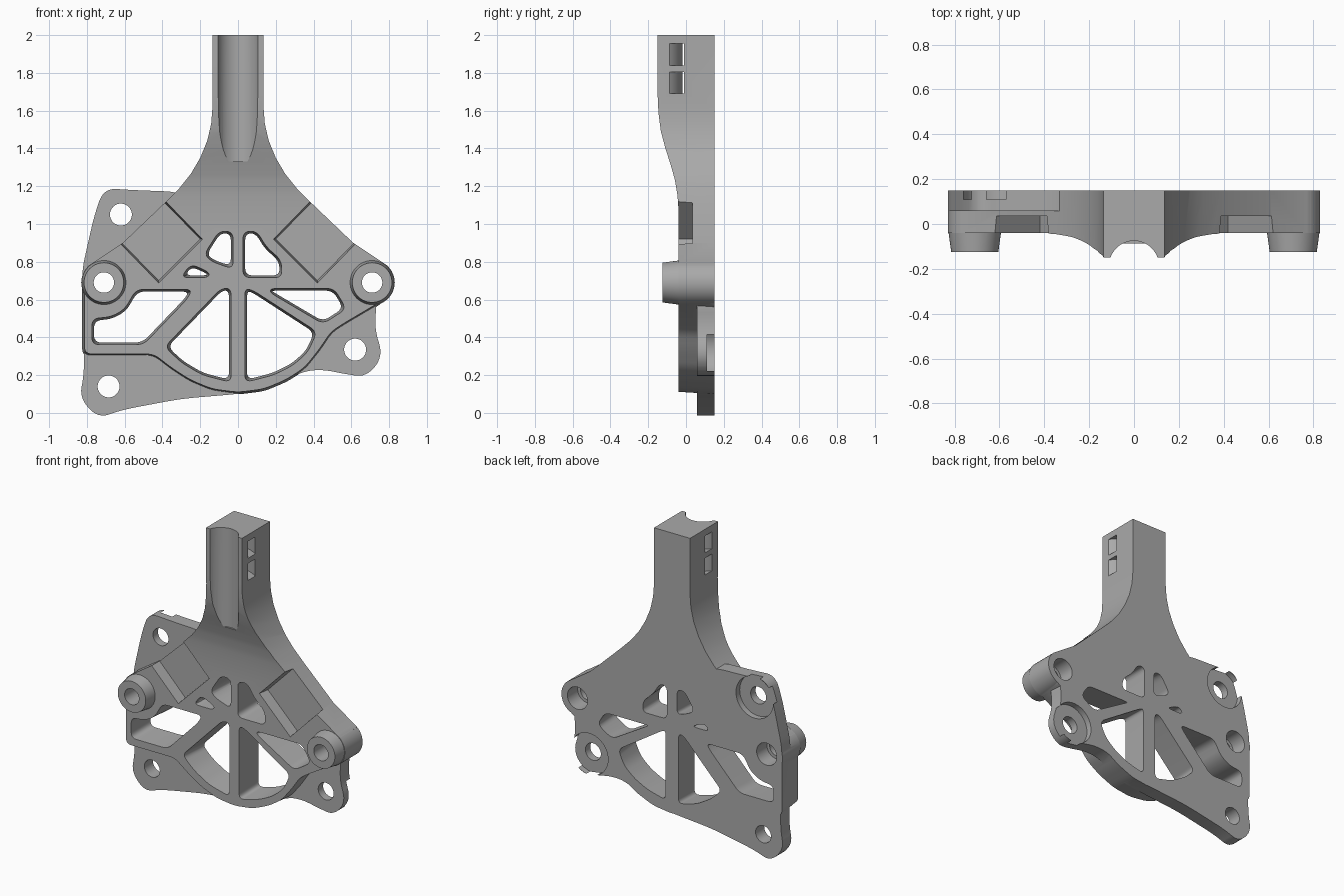
import bpy, bmesh, math
from mathutils import Vector

if "Cube" in bpy.data.objects:
    bpy.data.objects.remove(bpy.data.objects["Cube"], do_unlink=True)

BACK, FRONT, FLANGE = 0.15, -0.04, 0.057


def offset(pts, d):
    """Move a closed outline inward by d with mitred corners."""
    n = len(pts)
    p = [Vector(q) for q in pts]
    area = sum(p[i - 1].x * p[i].y - p[i].x * p[i - 1].y for i in range(n))
    s = 1 if area > 0 else -1
    out = []
    for i in range(n):
        a = (p[i] - p[i - 1]).normalized()
        b = (p[(i + 1) % n] - p[i]).normalized()
        na, nb = Vector((-a.y, a.x)) * s, Vector((-b.y, b.x)) * s
        out.append(p[i] + (na + nb) * d / max(1 + na.dot(nb), 0.4))
    return out


def rounded(pts, r, steps=6):
    """Replace each corner by a small curve; a large r gives a smooth outline."""
    p = [Vector(q) for q in pts]
    out = []
    for i, c in enumerate(p):
        a, b = p[i - 1] - c, p[(i + 1) % len(p)] - c
        a = c + a.normalized() * min(r, a.length * 0.49)
        b = c + b.normalized() * min(r, b.length * 0.49)
        for k in range(steps + 1):
            t = k / steps
            out.append(a * (1 - t) ** 2 + c * 2 * t * (1 - t) + b * t * t)
    return out


def circle(x, z, r, n=48):
    return [(x + r * math.cos(2 * math.pi * i / n), z + r * math.sin(2 * math.pi * i / n))
            for i in range(n)]


def prism(name, first, t0, t1, last=None, axis="y"):
    """Solid between two matching outlines placed at t0 and t1 along an axis."""
    place = {"x": lambda u, v, t: (t, u, v), "y": lambda u, v, t: (u, t, v),
             "z": lambda u, v, t: (u, v, t)}[axis]
    bm = bmesh.new()
    a = [bm.verts.new(place(u, v, t0)) for u, v in first]
    b = [bm.verts.new(place(u, v, t1)) for u, v in (last or first)]
    bm.faces.new(a)
    bm.faces.new(b)
    for i in range(len(a)):
        bm.faces.new((a[i - 1], a[i], b[i], b[i - 1]))
    bmesh.ops.recalc_face_normals(bm, faces=bm.faces)
    me = bpy.data.meshes.new(name)
    bm.to_mesh(me)
    bm.free()
    ob = bpy.data.objects.new(name, me)
    bpy.context.collection.objects.link(ob)
    return ob


def combine(ob, tool, operation):
    mod = ob.modifiers.new(operation.lower(), "BOOLEAN")
    mod.operation, mod.object, mod.solver = operation, tool, "EXACT"
    bpy.context.view_layer.objects.active = ob
    bpy.ops.object.modifier_apply(modifier=mod.name)
    bpy.data.objects.remove(tool, do_unlink=True)


def add(ob, tool):
    combine(ob, tool, "UNION")


def cut(ob, tool):
    combine(ob, tool, "DIFFERENCE")


# Post flaring into the shoulders, shaped by its side profile
half = [(0.135, 2), (0.135, 1.62), (0.142, 1.53), (0.163, 1.44), (0.2, 1.35), (0.25, 1.265),
        (0.31, 1.19), (0.39, 1.11), (0.61, 0.9), (0.79, 0.78), (0.71, 0.66)]
body = prism("bracket_body", half + [(-x, z) for x, z in reversed(half)], -0.15, BACK)
side = [(-0.15, 1.68), (-0.146, 1.59), (-0.133, 1.49), (-0.109, 1.4), (-0.08, 1.31),
        (-0.058, 1.23), (-0.045, 1.15), (FRONT, 1.08), (FRONT, -0.1)]
combine(body, prism("side_profile", [(BACK, -0.1), (BACK, 2.1), (-0.15, 2.1)] + side,
                    -1, 1, axis="x"), "INTERSECT")

# Lower frame with drafted walls
frame = [(-0.825, 0.71), (-0.825, 0.3), (-0.45, 0.3), (-0.36, 0.23), (-0.26, 0.165),
         (-0.14, 0.115), (0, 0.097), (0.14, 0.115), (0.26, 0.165), (0.36, 0.23),
         (0.44, 0.33), (0.5, 0.42), (0.56, 0.46), (0.775, 0.587), (0.71, 0.71)]
add(body, prism("frame", rounded(offset(frame, 0.012), 0.04), FRONT, BACK, rounded(frame, 0.04)))

# Rear mounting flange with three ears
flange = [(-0.71, 1.19), (-0.57, 1.18), (-0.3, 1.17), (0, 1.0), (0.6, 0.7), (0.74, 0.62),
          (0.72, 0.45), (0.77, 0.3), (0.68, 0.19), (0.57, 0.205), (0.45, 0.23), (0.34, 0.22),
          (0.15, 0.12), (0, 0.1), (-0.3, 0.075), (-0.62, 0.015), (-0.74, -0.03), (-0.84, 0.08),
          (-0.815, 0.2), (-0.815, 0.6), (-0.83, 0.74), (-0.76, 1.05)]
add(body, prism("rear_flange", rounded(flange, 0.09), FLANGE, BACK))

# Side bosses with tapered noses
for s in (-1, 1):
    add(body, prism("boss", circle(s * 0.71, 0.69, 0.12), FRONT, BACK))
    add(body, prism("boss_nose", circle(s * 0.71, 0.69, 0.105), -0.125, FRONT + 0.01,
                    circle(s * 0.71, 0.69, 0.118)))

# Lightening windows, wider at the front
windows = [
    [(-0.775, 0.5), (-0.67, 0.51), (-0.6, 0.55), (-0.54, 0.655), (-0.24, 0.655),
     (-0.27, 0.6), (-0.5, 0.36), (-0.775, 0.36)],
    [(-0.035, 0.66), (-0.09, 0.66), (-0.39, 0.35), (-0.3, 0.265), (-0.19, 0.2), (-0.035, 0.16)],
    [(0.035, 0.66), (0.08, 0.65), (0.42, 0.43), (0.37, 0.32), (0.29, 0.25), (0.19, 0.2),
     (0.035, 0.16)],
    [(0.17, 0.66), (0.51, 0.66), (0.575, 0.55), (0.45, 0.47), (0.17, 0.635)],
    [(0.025, 0.96), (0.1, 0.965), (0.15, 0.88), (0.23, 0.81), (0.235, 0.715), (0.025, 0.715)],
    [(-0.025, 0.96), (-0.1, 0.965), (-0.18, 0.84), (-0.14, 0.8), (-0.025, 0.76)],
    [(-0.305, 0.715), (-0.25, 0.79), (-0.15, 0.745), (-0.155, 0.715)]]
for w in windows:
    cut(body, prism("window", rounded(w, 0.04), FRONT - 0.02, BACK + 0.02,
                    rounded(offset(w, 0.014), 0.04)))

# Angled shoulder pockets, open on the outer side
for s in (-1, 1):
    pocket = [(s * 0.2, 0.92), (s * 0.42, 0.7), (s * 0.82, 1.11), (s * 0.6, 1.33)]
    cut(body, prism("pocket", offset(pocket, -0.015), FRONT - 0.06, 0.035, pocket))

# Boss bores with wider rear counterbores
for s in (-1, 1):
    cut(body, prism("bore", circle(s * 0.71, 0.69, 0.054), -0.3, 0.3))
    cut(body, prism("counterbore", circle(s * 0.71, 0.69, 0.075), 0.04, 0.3))

# Ear holes, two of them recessed from the rear
for x, z, recessed in ((-0.62, 1.05, True), (0.62, 0.335, True), (-0.685, 0.14, False)):
    cut(body, prism("ear_hole", circle(x, z, 0.058), 0, 0.3))
    if recessed:
        cut(body, prism("ear_recess", circle(x, z, 0.14), 0.11, 0.3))

# Tube groove and the two strap slots curving behind it
cut(body, prism("groove", circle(0, -0.186, 0.111), 1.33, 2.2, axis="z"))
for z0, z1 in ((1.69, 1.805), (1.84, 1.955)):
    ring = prism("strap_slot", circle(0, -0.186, 0.222, 64), z0, z1, axis="z")
    cut(ring, prism("strap_core", circle(0, -0.186, 0.167, 64), z0 - 0.1, z1 + 0.1, axis="z"))
    cut(body, ring)

# Plain grey finish
grey = bpy.data.materials.new("grey")
grey.use_nodes = True
colour = (0.4, 0.4, 0.4, 1)
grey.diffuse_color = colour
grey.node_tree.nodes["Principled BSDF"].inputs["Base Color"].default_value = colour
body.data.materials.clear()
body.data.materials.append(grey)
for f in body.data.polygons:
    f.material_index = 0

bpy.ops.object.select_all(action="DESELECT")
body.select_set(True)
bpy.context.view_layer.objects.active = body
bpy.ops.object.shade_smooth_by_angle(angle=math.radians(30))
